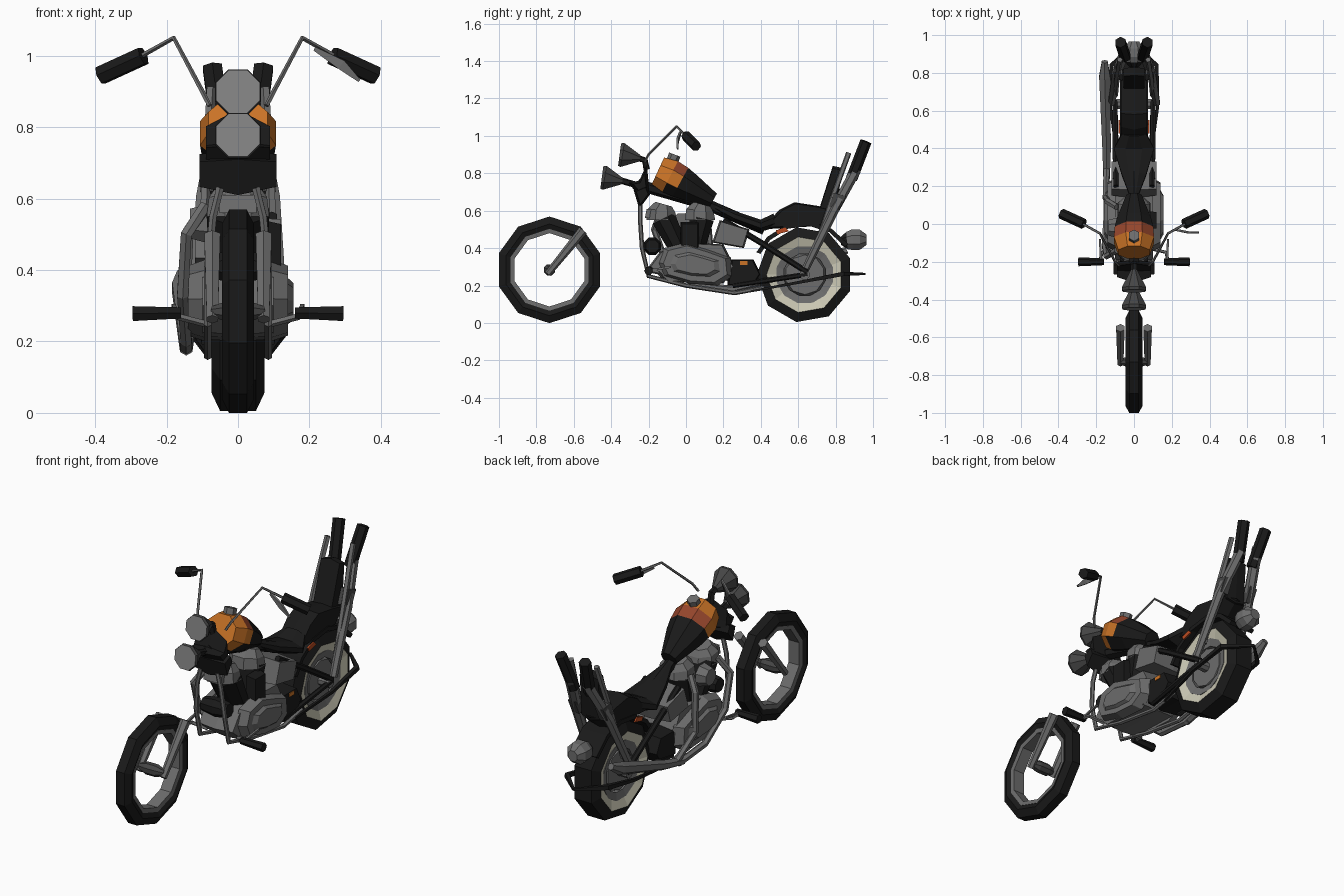
import bpy, bmesh, math
from mathutils import Vector as V


def material(name, col):
    m = bpy.data.materials.new(name)
    m.diffuse_color = (*col, 1)
    return m


BLACK = material("black", (0.01, 0.01, 0.01))
GUN = material("gunmetal", (0.06, 0.06, 0.06))
STEEL = material("steel grey", (0.15, 0.15, 0.15))
CHROME = material("light grey", (0.23, 0.23, 0.23))
CREAM = material("cream", (0.6, 0.58, 0.46))
ORANGE = material("orange", (0.6, 0.175, 0.02))
RED = material("rust red", (0.3, 0.06, 0.025))
LAMP = material("reflector red", (0.5, 0.07, 0.015))


def finish(name, bm, mats, rule=None, mirror=False):
    """Turn a bmesh into an object; rule maps a face to a material slot."""
    if mirror:
        geo = bmesh.ops.duplicate(bm, geom=bm.faces[:] + bm.edges[:] + bm.verts[:])["geom"]
        for v in geo:
            if isinstance(v, bmesh.types.BMVert):
                v.co.x *= -1
    bmesh.ops.recalc_face_normals(bm, faces=bm.faces[:])
    me = bpy.data.meshes.new(name)
    for m in (mats if isinstance(mats, list) else [mats]):
        me.materials.append(m)
    if rule:
        for f in bm.faces:
            f.material_index = rule(f)
    bm.to_mesh(me)
    bm.free()
    bpy.context.collection.objects.link(bpy.data.objects.new(name, me))


def skin(bm, rings, loop=False):
    """Bridge vertex rings; cap the ends unless they loop."""
    n = len(rings[0])
    pairs = list(zip(rings, rings[1:])) + ([(rings[-1], rings[0])] if loop else [])
    for a, b in pairs:
        for i in range(n):
            j = (i + 1) % n
            bm.faces.new((a[i], a[j], b[j], b[i]))
    if not loop:
        bm.faces.new(rings[0])
        bm.faces.new(rings[-1])


def tube(name, pts, r, mats, sides=6, mirror=False, rule=None):
    """Tube along points; r is a number or a list of radii or (width, height) pairs."""
    bm, pts, rings = bmesh.new(), [V(p) for p in pts], []
    dirs = [(b - a).normalized() for a, b in zip(pts, pts[1:])]
    ref = V((0, 0, 1)) if any(abs(d.x) > 0.75 for d in dirs) else V((1, 0, 0))
    for k, p in enumerate(pts):
        d = (dirs[max(k - 1, 0)] + dirs[min(k, len(dirs) - 1)]).normalized()
        s = (ref - d * ref.dot(d)).normalized()
        t = d.cross(s)
        rr = r[k] if isinstance(r, list) else r
        a, b = rr if isinstance(rr, tuple) else (rr, rr)
        rings.append([bm.verts.new(p + s * a * math.cos(q) + t * b * math.sin(q))
                      for q in [(i + 0.5) * math.tau / sides for i in range(sides)]])
    skin(bm, rings)
    finish(name, bm, mats, rule, mirror)


def prism(name, prof, x0, x1, mats, scale=1.0, mirror=False):
    """Side profile (y, z) pushed from x0 to x1, scaled about its middle at x1."""
    bm = bmesh.new()
    cy = sum(p[0] for p in prof) / len(prof)
    cz = sum(p[1] for p in prof) / len(prof)
    skin(bm, [[bm.verts.new((x, cy + (y - cy) * s, cz + (z - cz) * s)) for y, z in prof]
              for x, s in ((x0, 1), (x1, scale))])
    finish(name, bm, mats, None, mirror)


def lathe(name, c, prof, sides, mats, rule=None):
    """Closed (x, radius) profile spun about a sideways axle at c = (y, z)."""
    bm, rings = bmesh.new(), []
    for i in range(sides):
        q = (i + 0.5) * math.tau / sides
        rings.append([bm.verts.new((x, c[0] + r * math.cos(q), c[1] + r * math.sin(q)))
                      for x, r in prof])
    skin(bm, rings, True)
    finish(name, bm, mats, rule)


def disc(cy, cz, r, n):
    return [(cy + r * math.cos(math.tau * (i + 0.5) / n),
             cz + r * math.sin(math.tau * (i + 0.5) / n)) for i in range(n)]


# Front wheel: open ring, thin rim, hub and fork stubs
FW, RW = (-0.73, 0.284), (0.635, 0.258)
lathe("front_tyre", FW, [(-0.03, 0.213), (-0.045, 0.245), (-0.025, 0.285),
                         (0.025, 0.285), (0.045, 0.245), (0.03, 0.213)], 10, BLACK)
lathe("front_rim", FW, [(-0.032, 0.196), (-0.035, 0.219), (0.035, 0.219), (0.032, 0.196)], 10, STEEL)
tube("front_hub", [(-0.075, *FW), (-0.03, *FW), (0.03, *FW), (0.075, *FW)],
     [0.015, 0.032, 0.032, 0.015], GUN, 8)
tube("front_fork", [(0.072, -0.74, 0.262), (0.072, -0.55, 0.495)], [0.018, 0.026], STEEL, 6, True)

# Rear wheel with pale sidewall, filled rim and hub
lathe("rear_tyre", RW, [(-0.055, 0.15), (-0.074, 0.205), (-0.05, 0.257),
                        (0.05, 0.257), (0.074, 0.205), (0.055, 0.15)], 9, [BLACK, CREAM],
      lambda f: int(abs(f.normal.x) > 0.5 and
                    math.dist(f.calc_center_median()[1:], RW) < 0.19))
lathe("rear_rim", RW, [(-0.05, 0.115), (-0.06, 0.156), (0.06, 0.156), (0.05, 0.115)], 12, STEEL)
prism("rear_disc", disc(*RW, 0.125, 10), 0, 0.05, STEEL, 0.85, True)
tube("rear_axle", [(-0.11, *RW), (0.11, *RW)], 0.028, STEEL, 8)

# Rear fender, following the tyre
bm = bmesh.new()
skin(bm, [[bm.verts.new((x, RW[0] + r * math.cos(a), RW[1] + r * math.sin(a)))
           for x, r in ((-0.075, 0.285), (0.075, 0.285), (0.075, 0.262), (-0.075, 0.262))]
          for a in map(math.radians, (35, 60, 85, 110, 135, 155))])
finish("rear_fender", bm, BLACK)
prism("fender_marker", [(0.48, 0.495), (0.53, 0.51), (0.55, 0.49), (0.49, 0.475)], 0.074, 0.082, LAMP, 1, True)

# Seat: forward-tapering nose, raised pillion and backrest
tube("seat_nose", [(0, 0.15, 0.625), (0, 0.26, 0.57), (0, 0.4, 0.52), (0, 0.48, 0.55)],
     [(0.025, 0.02), (0.07, 0.03), (0.115, 0.035), (0.07, 0.04)], BLACK, 8)
prism("seat_pillion", [(0.4, 0.5), (0.5, 0.605), (0.58, 0.645), (0.71, 0.625), (0.82, 0.6), (0.74, 0.52)],
      0, 0.07, BLACK, 0.88, True)
prism("backrest", [(0.7, 0.57), (0.785, 0.84), (0.83, 0.83), (0.81, 0.58)], 0, 0.055, BLACK, 0.9, True)

# Tall upswept rear bars closing in, with dark tips leaning out, and slim struts
tube("rear_bar", [(0.12, 0.64, 0.29), (0.095, 0.79, 0.6), (0.05, 0.91, 0.82)],
     [0.02, 0.026, 0.028], STEEL, 6, True)
tube("rear_bar_tip", [(0.046, 0.885, 0.77), (0.072, 0.962, 0.97)], 0.031, BLACK, 6, True)
tube("rear_strut", [(0.1, 0.68, 0.36), (0.09, 0.78, 0.66), (0.075, 0.87, 0.91)], 0.015, STEEL, 5, True)
prism("strut_clamp", [(0.76, 0.62), (0.79, 0.7), (0.86, 0.68), (0.82, 0.6)], 0.06, 0.105, GUN, 0.9, True)

# Tail light and loop bar round the rear wheel
tube("tail_light", [(0, 0.83, 0.44), (0, 0.86, 0.44), (0, 0.89, 0.445), (0, 0.93, 0.445), (0, 0.965, 0.445)],
     [0.025, 0.05, 0.06, 0.058, 0.03], [BLACK, STEEL], 8, False,
     lambda f: int(f.calc_center_median().y > 0.87))
tube("rear_loop_bar", [(0.09, 0.35, 0.17), (0.125, 0.62, 0.22), (0.12, 0.84, 0.262), (0.0, 0.955, 0.262)],
     [0.008, 0.011, 0.016, 0.008], BLACK, 4, True)


# Fuel tank: orange front, rust band, black tail and belly
def tank_colour(f):
    c = f.calc_center_median()
    if f.normal.z < -0.6 or c.y > 0.02:
        return 2
    if c.y < -0.035:
        return 0
    return 1 if f.normal.z > 0.05 else 2


tube("fuel_tank", [(0, -0.15, 0.813), (0, -0.085, 0.783), (0, -0.03, 0.753), (0, 0.02, 0.725), (0, 0.145, 0.655)],
     [(0.09, 0.085), (0.115, 0.1), (0.11, 0.094), (0.097, 0.082), (0.045, 0.045)],
     [ORANGE, RED, BLACK], 8, False, tank_colour)
tube("tank_cap", [(0, -0.075, 0.86), (0, -0.06, 0.9)], 0.032, STEEL, 6)
tube("backbone", [(0, -0.26, 0.74), (0, 0.12, 0.63), (0, 0.42, 0.5)], 0.03, BLACK, 6)

# Steering head with clamps
prism("steering_head", [(-0.31, 0.75), (-0.25, 0.76), (-0.21, 0.85), (-0.2, 0.75), (-0.19, 0.7),
                        (-0.25, 0.62), (-0.26, 0.69)], 0, 0.09, BLACK, 0.6, True)
prism("lower_clamp", [(-0.28, 0.71), (-0.21, 0.74), (-0.19, 0.69), (-0.25, 0.61)], 0, 0.108, BLACK, 0.7, True)
tube("lamp_bracket", [(0, -0.24, 0.73), (0, -0.36, 0.765)], 0.018, BLACK, 5)
tube("upper_lamp_bracket", [(0, -0.21, 0.82), (0, -0.22, 0.87), (0, -0.27, 0.885)], 0.018, BLACK, 5)

# Two stacked cone headlights
for label, y, z in (("lower", 0.0, 0.0), ("upper", 0.095, 0.122)):
    tube(label + "_headlight", [(0, y - 0.45, z + 0.778), (0, y - 0.435, z + 0.776), (0, y - 0.34, z + 0.758)],
         [0.066, 0.07, 0.018], [GUN, CHROME], 8, False, lambda f: int(f.normal.y < -0.9))

# Handlebar, grips and single lever
tube("handlebar", [(0.08, -0.22, 0.86), (0.1, -0.2, 0.9), (0.18, -0.05, 1.05), (0.27, 0.0, 1.0)],
     0.007, STEEL, 5, True)
tube("grip", [(0.265, 0.0, 1.0), (0.385, 0.055, 0.945)], 0.028, BLACK, 6, True)
tube("lever", [(0.215, -0.03, 1.02), (0.29, -0.045, 0.975), (0.34, -0.045, 0.93)],
     [0.008, (0.02, 0.008), 0.006], STEEL, 4)

# Frame tubes
tube("down_tube", [(0.05, -0.245, 0.63), (0.07, -0.245, 0.55), (0.085, -0.235, 0.4), (0.085, -0.2, 0.25),
                   (0.085, 0.0, 0.2), (0.085, 0.26, 0.16), (0.085, 0.42, 0.19)], 0.012, STEEL, 6, True)
tube("chain_stay", [(0.095, 0.2, 0.55), (0.1, 0.4, 0.43), (0.1, 0.65, 0.27)], 0.016, BLACK, 6, True)
tube("lower_stay", [(0.09, 0.25, 0.2), (0.1, 0.65, 0.26)], 0.014, BLACK, 6, True)

# Engine: crankcase, cover, V cylinders, heads
prism("crankcase", [(-0.2, 0.3), (-0.14, 0.38), (0.0, 0.43), (0.2, 0.42), (0.26, 0.3), (0.2, 0.21), (-0.1, 0.22)],
      0, 0.1, STEEL, 0.95, True)
cover = [(-0.15, 0.32), (-0.12, 0.4), (0.0, 0.43), (0.13, 0.39), (0.24, 0.35),
         (0.25, 0.25), (0.17, 0.2), (0.02, 0.21), (-0.12, 0.25)]
prism("engine_cover", cover, 0.09, 0.14, STEEL, 0.85, True)
prism("cover_ridge", [(0.045 + (y - 0.045) * 0.7, 0.31 + (z - 0.31) * 0.6) for y, z in cover],
      0.135, 0.155, STEEL, 0.75, True)
for label, y0, y1 in (("front", -0.04, -0.12), ("rear", 0.05, 0.085)):
    tube(label + "_cylinder", [(0, y0, 0.4), (0, y1, 0.56)], [(0.085, 0.055), (0.095, 0.07)], BLACK, 8)
    tube(label + "_head", [(0, y1 - 0.01, 0.55), (0, y1 - 0.01, 0.6), (0, y1, 0.635)],
         [(0.095, 0.088), (0.088, 0.08), (0.06, 0.05)], STEEL, 8)
prism("oil_tank", [(0.14, 0.43), (0.18, 0.55), (0.34, 0.5), (0.31, 0.4)], 0, 0.12, STEEL, 0.9, True)
prism("gearbox", [(0.22, 0.2), (0.24, 0.34), (0.36, 0.34), (0.4, 0.26), (0.36, 0.2)], 0, 0.1, BLACK, 0.9, True)
prism("gearbox_tag", [(0.29, 0.31), (0.29, 0.33), (0.33, 0.33), (0.33, 0.31)], 0.098, 0.104, ORANGE)
prism("horn", disc(-0.18, 0.41, 0.05, 8), 0, 0.075, BLACK, 0.75, True)
prism("oil_cooler", [(-0.22, 0.56), (-0.21, 0.61), (-0.16, 0.61), (-0.16, 0.56)], 0, 0.052, STEEL, 1, True)
tube("air_cleaner", [(-0.08, -0.02, 0.53), (-0.135, -0.02, 0.53)], [0.06, 0.045], STEEL, 8)
prism("coil_box", [(-0.03, 0.39), (-0.03, 0.54), (0.07, 0.54), (0.07, 0.39)], 0.07, 0.12, BLACK, 0.85)

# Foot pegs on slim stems
tube("peg_stem", [(0.09, -0.13, 0.25), (0.17, -0.15, 0.27), (0.18, -0.2, 0.28)], 0.01, STEEL, 5, True)
tube("foot_peg", [(0.16, -0.2, 0.28), (0.295, -0.2, 0.278)], [0.018, 0.024], BLACK, 6, True)
tube("pedal", [(0.18, -0.08, 0.3), (0.175, -0.2, 0.28)], 0.008, STEEL, 4, True)

# Left exhaust: two headers into a rising muffler
tube("front_header", [(-0.09, -0.14, 0.58), (-0.145, -0.17, 0.5), (-0.155, -0.11, 0.33),
                      (-0.145, 0.05, 0.2), (-0.145, 0.27, 0.18)], 0.018, STEEL, 6)
tube("rear_header", [(-0.09, 0.09, 0.57), (-0.14, 0.12, 0.5), (-0.15, 0.14, 0.3), (-0.145, 0.3, 0.19)],
     0.018, STEEL, 6)
tube("muffler", [(-0.145, 0.24, 0.18), (-0.145, 0.4, 0.22), (-0.155, 0.78, 0.35), (-0.155, 0.86, 0.39)],
     [0.02, 0.026, 0.034, 0.018], STEEL, 6)
